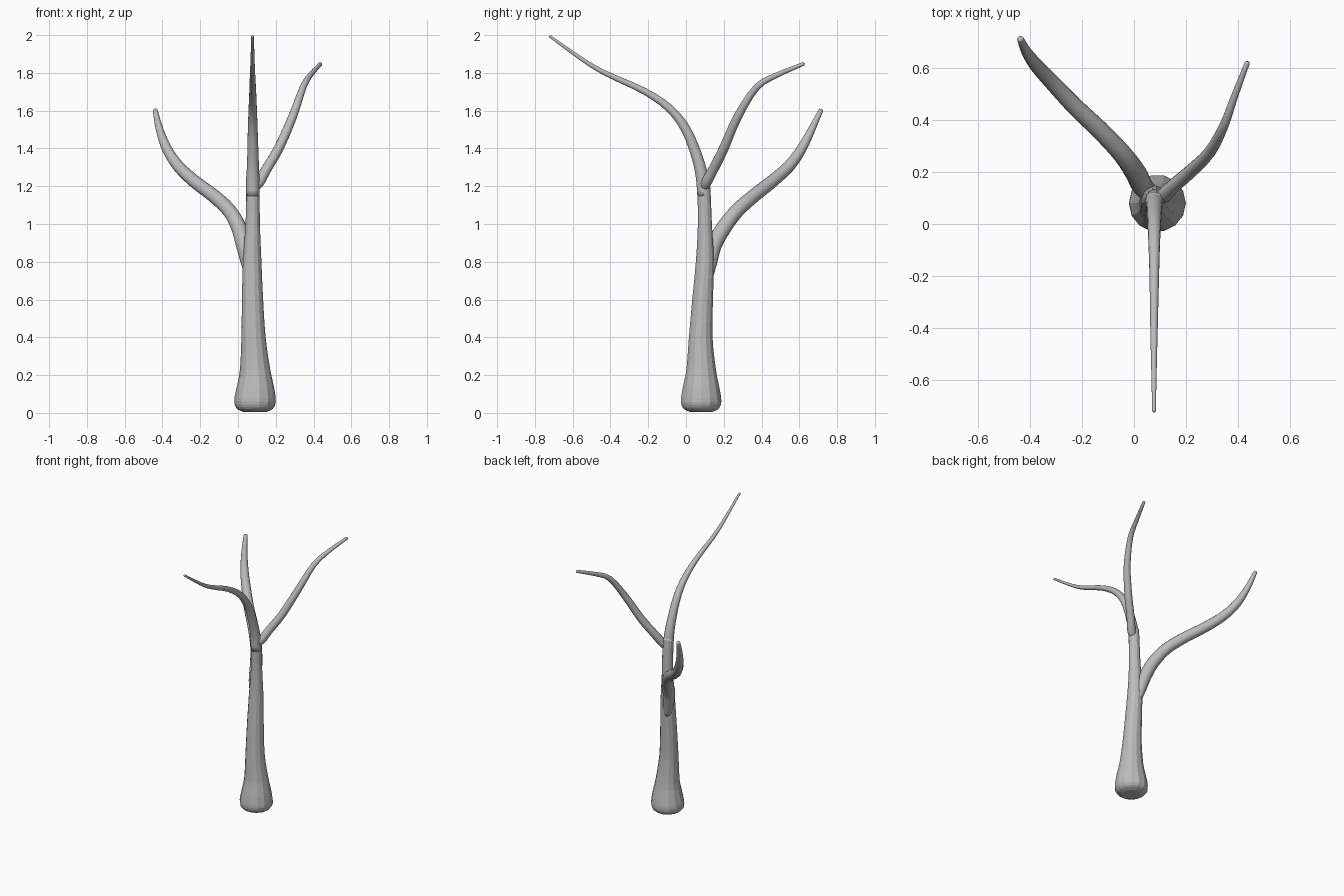
import bpy, bmesh, math
from mathutils import Vector

cube = bpy.data.objects.get("Cube")
if cube:
    bpy.data.objects.remove(cube)

bark = bpy.data.materials.new("grey_bark")
bark.use_nodes = True
COLOR = (0.5, 0.5, 0.5, 1)
bark.diffuse_color = COLOR
bark.node_tree.nodes["Principled BSDF"].inputs["Base Color"].default_value = COLOR


def resample(points, steps):
    """Catmull-Rom through (x, y, z, radius) points."""
    p = [Vector(q) for q in points]
    p = [p[0] * 2 - p[1]] + p + [p[-1] * 2 - p[-2]]
    out = []
    for a, b, c, d in zip(p, p[1:], p[2:], p[3:]):
        for i in range(steps):
            t = i / steps
            out.append((b * 2 + (c - a) * t + (a * 2 - b * 5 + c * 4 - d) * t * t
                        + (b * 3 - a - c * 3 + d) * t ** 3) / 2)
    return out + [p[-2]]


def limb(name, points, sides=14, steps=3, smooth=True):
    """Tapered tube swept along a path, with a rounded tip."""
    path = resample(points, steps)
    bm = bmesh.new()
    tangents = [(path[min(i + 1, len(path) - 1)] - path[max(i - 1, 0)]).to_3d().normalized()
                for i in range(len(path))]
    rings = []
    side = Vector((1, 0, 0))
    sections = [(q.to_3d(), q.w, t) for q, t in zip(path, tangents)]
    tip, r, t = sections[-1]
    sections.append((tip + t * r * 0.6, r * 0.7, t))
    for centre, radius, t in sections:
        side = (side - t * side.dot(t)).normalized()
        up = t.cross(side)
        rings.append([bm.verts.new(centre + radius * (
            side * math.cos(k * math.tau / sides) + up * math.sin(k * math.tau / sides)))
            for k in range(sides)])
    for low, high in zip(rings, rings[1:]):
        for k in range(sides):
            n = (k + 1) % sides
            bm.faces.new((low[k], low[n], high[n], high[k]))
    bm.faces.new(rings[0][::-1])
    bm.faces.new(rings[-1])
    mesh = bpy.data.meshes.new(name)
    bm.to_mesh(mesh)
    bm.free()
    mesh.materials.append(bark)
    obj = bpy.data.objects.new(name, mesh)
    bpy.context.collection.objects.link(obj)
    for f in mesh.polygons:
        f.use_smooth = smooth
    return obj


# Flared foot and trunk
limb("trunk", [
    (.09, .08, .005, .06), (.09, .08, .022, .095), (.09, .08, .06, .11), (.092, .08, .13, .1),
    (.09, .08, .23, .08), (.082, .078, .4, .064), (.077, .088, .6, .056),
    (.075, .1, .8, .049), (.078, .1, 1.0, .038), (.079, .095, 1.17, .036),
    (.079, .088, 1.25, .036)], smooth=False)

# Front limb, continuing the trunk and bending forward
limb("front_branch", [
    (.079, .095, 1.15, .036), (.079, .085, 1.25, .034), (.079, .057, 1.36, .03),
    (.078, .0, 1.5, .026), (.078, -.085, 1.61, .022), (.078, -.22, 1.703, .018),
    (.077, -.42, 1.795, .014), (.077, -.54, 1.865, .011), (.077, -.72, 1.993, .007)])

# Back limb on the left side
limb("left_branch", [
    (.09, .095, 1.19, .02), (.115, .11, 1.225, .028), (.15, .145, 1.29, .027),
    (.215, .2, 1.4, .026), (.29, .275, 1.57, .023), (.345, .375, 1.725, .018),
    (.385, .485, 1.79, .014), (.436, .62, 1.847, .01)])

# Back limb on the right side, thicker and lower
limb("right_branch", [
    (.065, .12, .72, .025), (.05, .13, .8, .036), (.03, .15, .89, .041), (.005, .2, .98, .041),
    (-.045, .27, 1.07, .038), (-.13, .36, 1.15, .036), (-.23, .455, 1.225, .034),
    (-.315, .545, 1.305, .031), (-.375, .61, 1.395, .027), (-.415, .665, 1.5, .02),
    (-.438, .713, 1.6, .013)])
